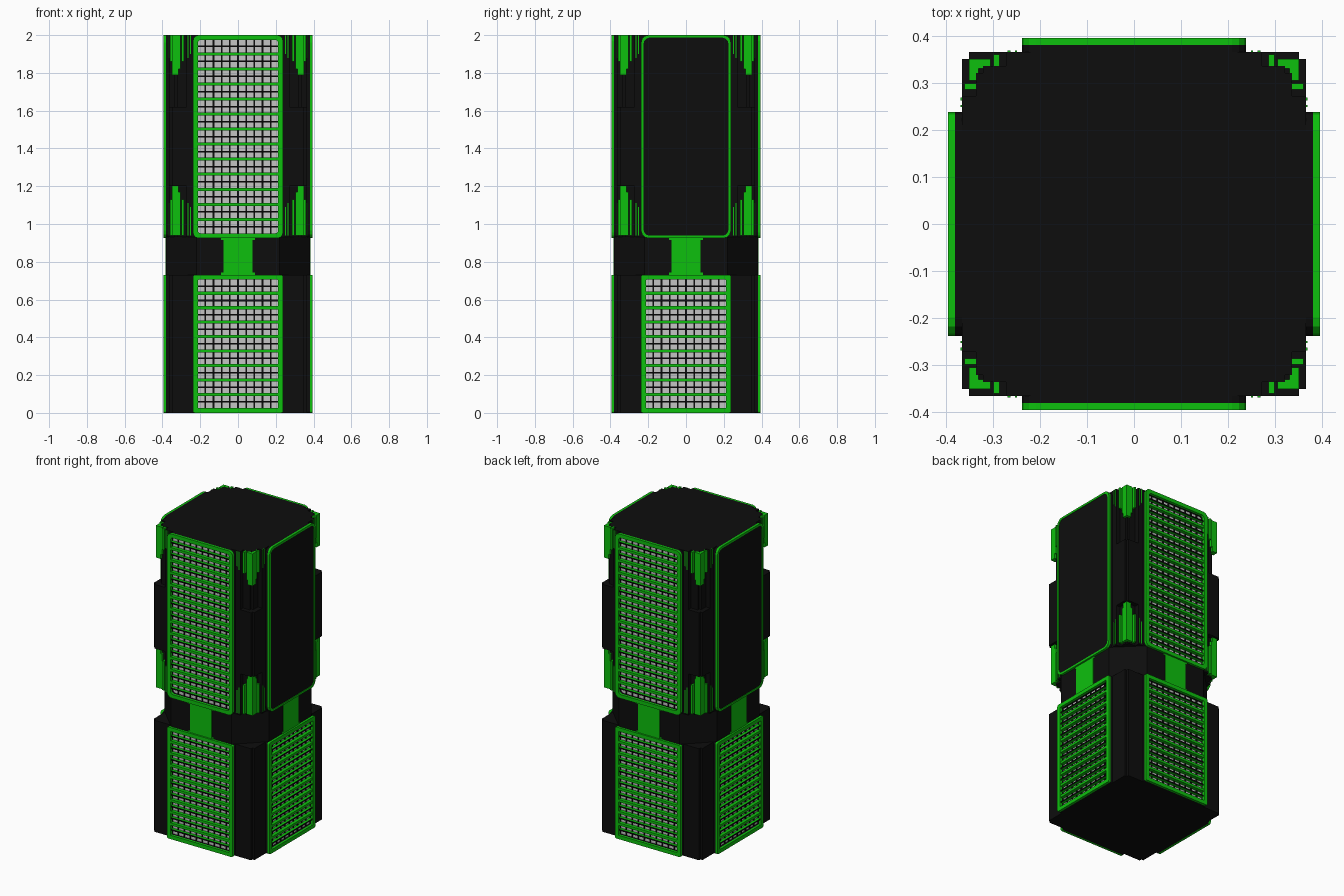
import bpy, bmesh, math
from mathutils import Matrix

cube = bpy.data.objects.get("Cube")
if cube:
    bpy.data.objects.remove(cube)


def material(name, rgb):
    m = bpy.data.materials.new(name)
    m.use_nodes = True
    m.diffuse_color = (*rgb, 1)
    m.node_tree.nodes["Principled BSDF"].inputs["Base Color"].default_value = (*rgb, 1)
    return m


BLACK = material("matte black", (0.004, 0.004, 0.004))
GREEN = material("bright green", (0.004, 0.53, 0.004))
GREY = material("light grey", (0.56, 0.56, 0.56))


def finish(bm, name, mat, turn=0):
    """Turn a part built on the front to its own side and make it an object."""
    bm.transform(Matrix.Rotation(turn * math.pi / 2, 4, 'Z'))
    bmesh.ops.recalc_face_normals(bm, faces=bm.faces)
    mesh = bpy.data.meshes.new(name)
    bm.to_mesh(mesh)
    bm.free()
    mesh.materials.append(mat)
    ob = bpy.data.objects.new(name, mesh)
    bpy.context.collection.objects.link(ob)
    return ob


def add_box(bm, x0, x1, d0, d1, z0, z1):
    """Box on the front side; d is the distance out from the centre."""
    m = (Matrix.Translation(((x0 + x1) / 2, -(d0 + d1) / 2, (z0 + z1) / 2))
         @ Matrix.Diagonal((x1 - x0, d1 - d0, z1 - z0, 1)))
    bmesh.ops.create_cube(bm, size=1, matrix=m)


def boxes(name, mat, turn, items):
    bm = bmesh.new()
    for b in items:
        add_box(bm, *b)
    return finish(bm, name, mat, turn)


def prism(name, quarter, z0, z1):
    """Solid with one corner outline repeated four times round the centre."""
    bm = bmesh.new()
    pts = []
    for k in range(4):
        c, s = round(math.cos(k * math.pi / 2)), round(math.sin(k * math.pi / 2))
        pts += [(x * c - y * s, x * s + y * c) for x, y in quarter]
    face = bm.faces.new([bm.verts.new((x, y, z0)) for x, y in pts])
    ext = bmesh.ops.extrude_face_region(bm, geom=[face])
    verts = [g for g in ext["geom"] if isinstance(g, bmesh.types.BMVert)]
    bmesh.ops.translate(bm, verts=verts, vec=(0, 0, z1 - z0))
    return finish(bm, name, BLACK)


def rounded(w, z0, z1, r):
    """Outline of a rounded rectangle in x and z."""
    pts = []
    for cx, cz, a in ((w - r, z1 - r, 0), (r - w, z1 - r, 90),
                      (r - w, z0 + r, 180), (w - r, z0 + r, 270)):
        for i in range(4):
            t = math.radians(a + 30 * i)
            pts.append((cx + r * math.cos(t), cz + r * math.sin(t)))
    return pts


def ring(name, mat, turn, w, z0, z1, r, edge, d0, d1):
    """Rounded rectangular frame of the given edge width."""
    bm = bmesh.new()
    outer = rounded(w, z0, z1, r)
    inner = rounded(w - edge, z0 + edge, z1 - edge, max(r - edge / 2, 0.004))
    loops = [[bm.verts.new((x, -d, z)) for x, z in o]
             for o, d in ((outer, d0), (outer, d1), (inner, d1), (inner, d0))]
    n = len(outer)
    for a in range(4):
        p, q = loops[a], loops[(a + 1) % 4]
        for i in range(n):
            j = (i + 1) % n
            bm.faces.new((p[i], p[j], q[j], q[i]))
    return finish(bm, name, mat, turn)


def plate(name, mat, turn, outline, d0, d1):
    bm = bmesh.new()
    f = bm.faces.new([bm.verts.new((x, -d0, z)) for x, z in outline])
    ext = bmesh.ops.extrude_face_region(bm, geom=[f])
    verts = [g for g in ext["geom"] if isinstance(g, bmesh.types.BMVert)]
    bmesh.ops.translate(bm, verts=verts, vec=(0, d0 - d1, 0))
    return finish(bm, name, mat, turn)


# Core: full corners on the lower block and mid collar, recessed ones elsewhere
FULL = [(0.365, 0.35), (0.35, 0.35), (0.35, 0.365)]
RECESS = [(0.365, 0.272), (0.335, 0.272), (0.335, 0.32), (0.32, 0.32),
          (0.32, 0.335), (0.272, 0.335), (0.272, 0.365)]
NECK = [(0.38, 0.22), (0.22, 0.38)]
prism("lower_block", FULL, 0, 0.73)
prism("neck", NECK, 0.73, 0.93)
prism("upper_block_bottom", RECESS, 0.93, 1.2)
prism("upper_block_collar", FULL, 1.2, 1.62)
prism("upper_block_top", RECESS, 1.62, 2)


def frame(name, turn, z0, z1, r, edge):
    ring(name + "_base", BLACK, turn, 0.238, z0, z1, r, edge, 0.36, 0.38)
    ring(name + "_frame", GREEN, turn, 0.238, z0, z1, r, edge, 0.38, 0.395)


def grille(name, turn, z0, z1, r):
    """Framed grey panel behind green slats and thin dark dividers."""
    frame(name, turn, z0, z1, r, 0.025)
    b, t, w = z0 + 0.02, z1 - 0.02, 0.217
    boxes(name + "_backing", GREY, turn, [(-w, w, 0.36, 0.368, b, t)])
    n = round((t - b) / 0.08)
    step = (t - b) / n
    rows = [b + step * i for i in range(1, n)]
    mids = [b + step * (i + 0.5) for i in range(n)]
    boxes(name + "_slats", GREEN, turn,
          [(-w, w, 0.366, 0.392, z - 0.008, z + 0.008) for z in rows]
          + [(-w, w, 0.366, 0.388, z - 0.004, z + 0.004) for z in mids])
    boxes(name + "_slat_edges", BLACK, turn,
          [(-w, w, 0.387, 0.39, z - 0.004, z + 0.004) for z in mids])
    xs = [-w + 2 * w * i / 10 for i in range(1, 10)]
    boxes(name + "_dividers", BLACK, turn,
          [(x - 0.0045, x + 0.0045, 0.366, 0.373, b, t) for x in xs])


def screen(name, turn, z0, z1, r):
    frame(name, turn, z0, z1, r, 0.013)
    plate(name + "_glass", BLACK, turn,
          rounded(0.228, z0 + 0.01, z1 - 0.01, r - 0.005), 0.36, 0.391)


# Fins as (inner x, outer x, inner depth, outer depth, length)
FINS = [(0.333, 0.35, 0.315, 0.35, 0.21), (0.305, 0.333, 0.33, 0.35, 0.18),
        (0.285, 0.298, 0.33, 0.36, 0.14), (0.262, 0.268, 0.36, 0.368, 0.12),
        (0.248, 0.253, 0.36, 0.368, 0.10)]

for k, side in enumerate(("front", "left", "back", "right")):
    # Side panels: grilles front and back, screens on the two flanks
    grille(side + "_lower_grille", k, 0, 0.73, 0.01)
    if k % 2 == 0:
        grille(side + "_upper_grille", k, 0.925, 2, 0.03)
    else:
        screen(side + "_screen", k, 0.925, 2, 0.04)
    # Green strip across the neck with flared ends
    boxes(side + "_neck_strip", GREEN, k,
          [(-0.078, 0.078, 0.37, 0.384, 0.73, 0.93),
           (-0.09, 0.09, 0.37, 0.383, 0.73, 0.742),
           (-0.09, 0.09, 0.37, 0.383, 0.915, 0.93)])
    # Stepped green fins on the recessed corners, mirrored left and right
    fins = []
    for x0, x1, d0, d1, h in FINS:
        for a, b in ((x0, x1), (-x1, -x0)):
            fins.append((a, b, d0, d1, 2 - h, 2))
            fins.append((a, b, d0, d1, 0.94, 0.99 + h))
    boxes(side + "_corner_fins", GREEN, k, fins)
